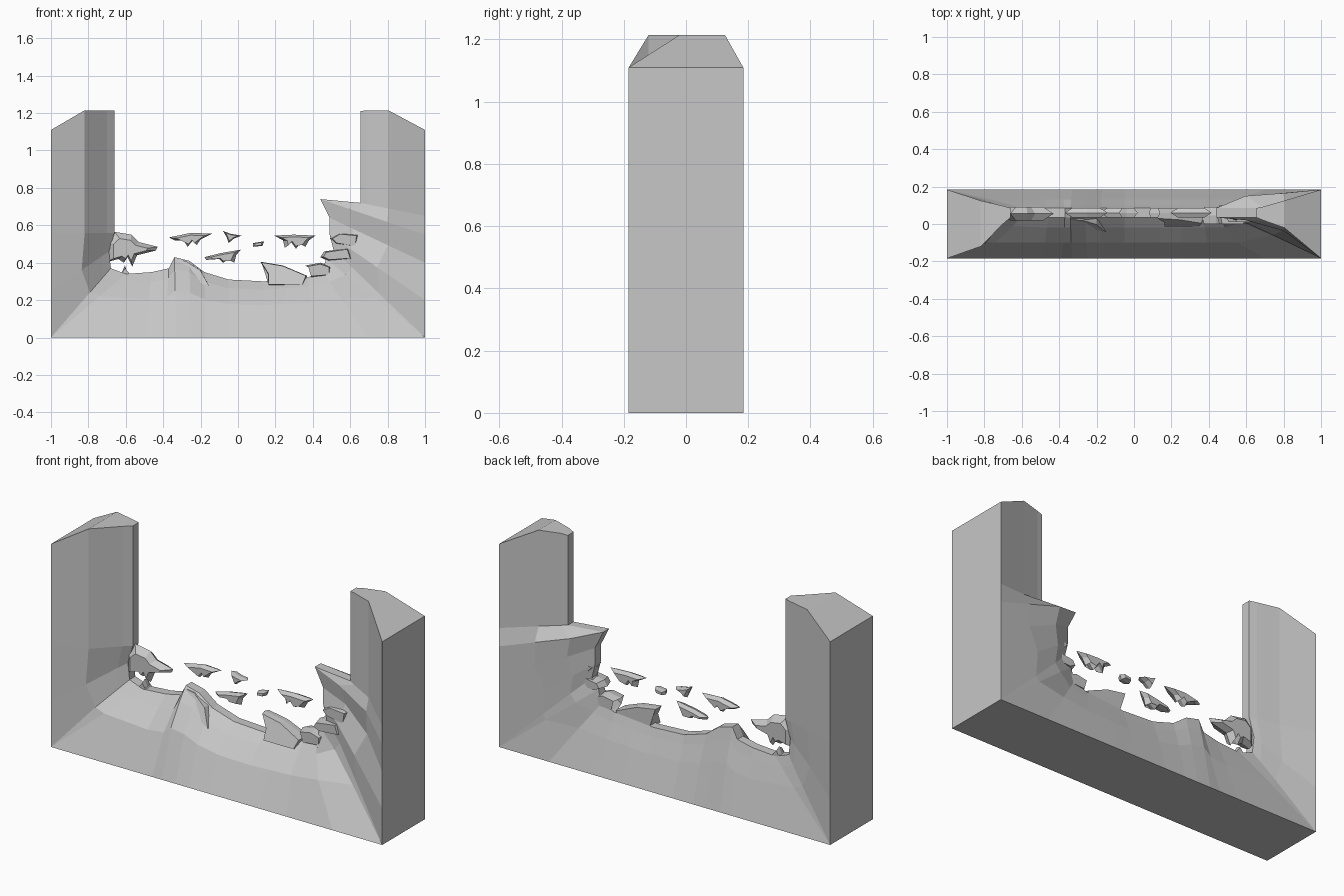
import bpy, bmesh
from mathutils import Vector

cube = bpy.data.objects.get("Cube")
if cube:
    bpy.data.objects.remove(cube)

stone = bpy.data.materials.new("grey stone")
stone.use_nodes = True
grey = (0.57, 0.57, 0.57, 1)
stone.diffuse_color = grey
stone.node_tree.nodes["Principled BSDF"].inputs["Base Color"].default_value = grey

DEPTH = 0.184            # half thickness at the outer border
RIM = (0.035, 0.085)     # front and back of the thin broken rim


def finish(name, bm):
    bmesh.ops.remove_doubles(bm, verts=bm.verts[:], dist=0.0005)
    bmesh.ops.recalc_face_normals(bm, faces=bm.faces[:])
    mesh = bpy.data.meshes.new(name)
    bm.to_mesh(mesh)
    bm.free()
    mesh.materials.append(stone)
    obj = bpy.data.objects.new(name, mesh)
    bpy.context.collection.objects.link(obj)
    return obj


# Styles: first fraction with front and back y, second fraction with front and back y
left = (.53, -.12, .125, .88, 0, .097)
corner = (.65, -.1, .125, .88, -.01, .1)
base = (.58, -.1, .13, .85, -.02, .1)
recess = (.5, -.06, .16, .8, .01, .13)
hollow = (.39, -.03, .165, .75, .045, .145)
shelf = (.36, -.035, .165, .72, .02, .15)
right = (.57, -.02, .125, .9, .02, .092)

# Stations along the broken opening: rim x, rim z, border x, border z, style
stations = [
    (-.66, 1.215, -1, 1.11, left), (-.66, .56, -1, .56, left),
    (-.69, .46, -1, .25, left), (-.68, .37, -1, 0, corner),
    (-.6, .34, -1, 0, corner), (-.46, .35, -.5, 0, base),
    (-.37, .37, -.39, 0, base), (-.34, .43, -.33, 0, base),
    (-.26, .41, -.25, 0, base), (-.18, .35, -.17, 0, base),
    (-.05, .31, -.05, 0, base), (.14, .3, .13, 0, base),
    (.25, .31, .26, 0, base), (.37, .32, .42, 0, base),
    (.45, .35, .7, 0, base), (.47, .42, 1, 0, recess),
    (.51, .47, 1, 0, recess), (.49, .55, 1, .2, recess),
    (.49, .64, 1, .4, hollow), (.44, .74, 1, .55, shelf),
    (.655, .72, 1, .65, right), (.655, 1.21, 1, 1.11, right),
]


def section(station, flat):
    rx, rz, bx, bz, (f1, front1, back1, f2, front2, back2) = station

    def between(f, y):
        z = 1.215 if flat else bz + (rz - bz) * f
        return Vector((bx + (rx - bx) * f, y, z))

    return [Vector((bx, -DEPTH, bz)), between(f1, front1), between(f2, front2),
            Vector((rx, RIM[0], rz)), Vector((rx, RIM[1], rz)),
            between(f2, back2), between(f1, back1), Vector((bx, DEPTH, bz))]


# Wall with two towers, swept along the opening
bm = bmesh.new()
last = len(stations) - 1
rings = [[bm.verts.new(p) for p in section(s, i in (0, last))]
         for i, s in enumerate(stations)]
for a, b in zip(rings, rings[1:]):
    for k in range(len(a)):
        n = (k + 1) % len(a)
        bm.faces.new((a[k], a[n], b[n], b[k]))
for r in (rings[0], rings[-1]):      # tower caps
    bm.faces.new((r[0], r[1], r[6], r[7]))
    bm.faces.new(r[1:7])
finish("broken_wall", bm)


def shard(name, outline, front=RIM[0], back=RIM[1], lean=0, shrink=.65):
    """Chipped slab: outline in x and z, widest at mid depth."""
    pts = [Vector((x, 0, z)) for x, z in outline]
    centre = sum(pts, Vector()) / len(pts)
    top = max(p.z for p in pts)
    bm = bmesh.new()
    layers = []
    for y, scale, tilt in ((front, shrink, lean), ((front + back) / 2, 1, 0),
                           (back, shrink, 0)):
        layer = []
        for p in pts:
            q = centre + (p - centre) * scale
            q.y = y - tilt * (top - p.z)
            layer.append(bm.verts.new(q))
        layers.append(layer)
    for a, b in zip(layers, layers[1:]):
        for k in range(len(a)):
            n = (k + 1) % len(a)
            bm.faces.new((a[k], a[n], b[n], b[k]))
    bm.faces.new(layers[0])
    bm.faces.new(layers[-1])
    bmesh.ops.triangulate(bm, faces=[f for f in bm.faces if len(f.verts) > 4])
    return finish(name, bm)


# Shards that grow from the wall
shard("left_spur", [(-.71, .52), (-.66, .565), (-.57, .55), (-.53, .51), (-.43, .485),
                    (-.44, .465), (-.54, .44), (-.565, .38), (-.59, .43), (-.61, .4),
                    (-.64, .42), (-.71, .4)], .02, .09)
shard("left_stub", [(-.65, .32), (-.62, .35), (-.605, .385), (-.59, .345), (-.55, .32)])
shard("ridge_flake", [(-.34, .42), (-.28, .41), (-.2, .36), (-.15, .27), (-.29, .33)],
      .025, .08, lean=.45, shrink=.97)
shard("middle_fin", [(.12, .405), (.24, .385), (.37, .33), (.35, .28), (.16, .28), (.16, .34)],
      .03, .085, lean=.35, shrink=.95)
shard("lower_step", [(.36, .385), (.44, .4), (.5, .38), (.5, .33), (.38, .32), (.42, .35)],
      0, .09, shrink=.8)
shard("middle_step", [(.44, .43), (.46, .46), (.6, .48), (.62, .42), (.48, .41)],
      0, .1, shrink=.8)
shard("upper_step", [(.49, .53), (.54, .56), (.65, .55), (.64, .48), (.52, .5)],
      .01, .1, shrink=.8)

# Loose fragments hanging in the gap
shard("fragment_left", [(-.37, .535), (-.25, .56), (-.14, .555), (-.2, .525), (-.22, .495),
                        (-.24, .52), (-.27, .485), (-.29, .52), (-.34, .52)])
shard("fragment_top", [(-.08, .57), (-.04, .555), (.02, .545), (-.02, .53),
                       (-.05, .505), (-.06, .535)])
shard("fragment_low", [(-.18, .43), (-.1, .45), (.015, .47), (-.01, .44), (-.02, .4),
                       (-.04, .425), (-.08, .4), (-.1, .42), (-.17, .415)])
shard("fragment_small", [(.08, .505), (.14, .515), (.13, .49), (.08, .485)])
shard("fragment_right", [(.195, .545), (.3, .55), (.415, .545), (.38, .52), (.36, .485),
                         (.34, .515), (.31, .475), (.28, .515), (.25, .48), (.24, .52)])
